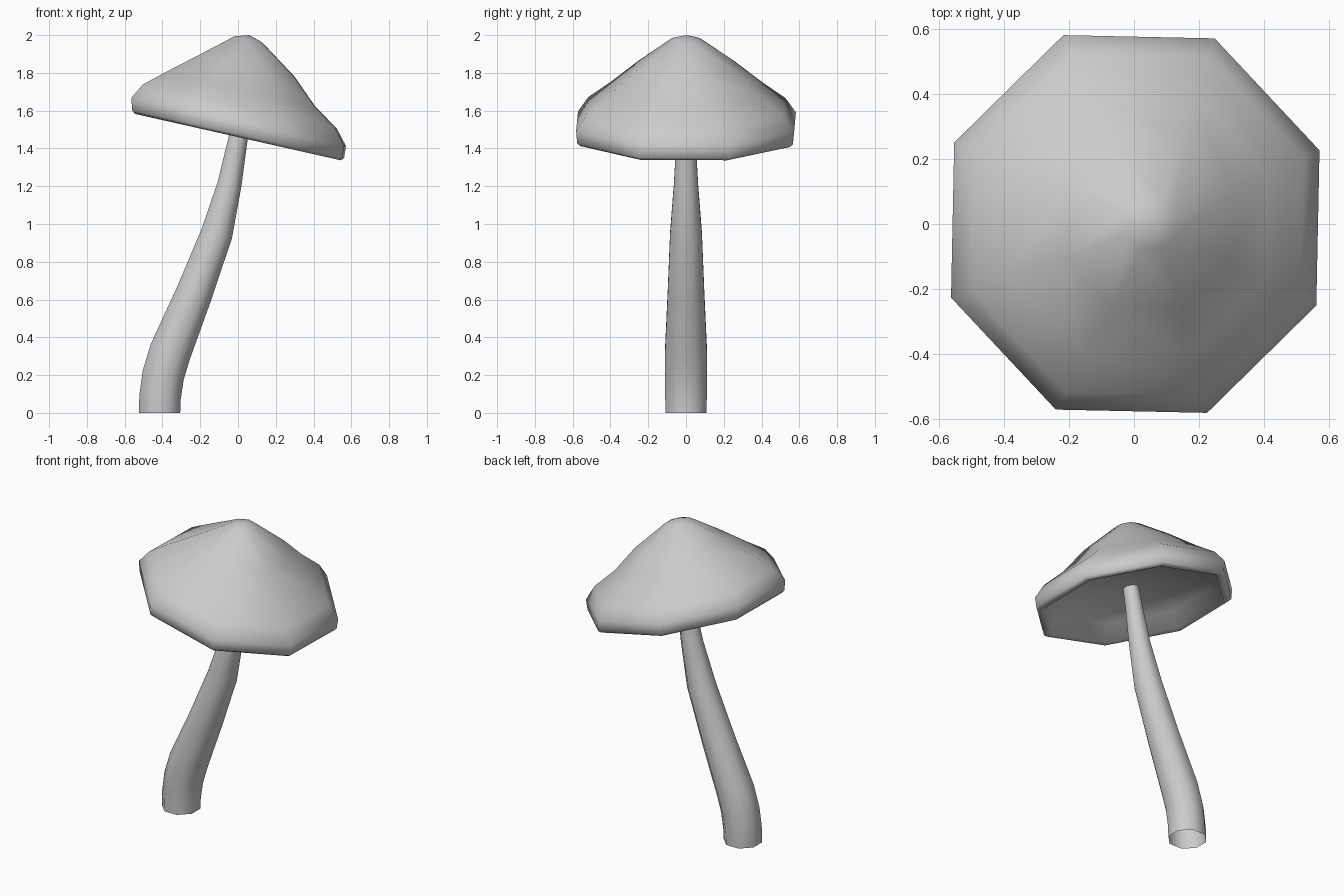
import bpy, bmesh
from math import sin, cos, pi, radians, atan2
from mathutils import Matrix, Vector

if "Cube" in bpy.data.objects:
    bpy.data.objects.remove(bpy.data.objects["Cube"])

SIDES = 8


def loft(name, rings, start_tip=None, end_tip=None):
    """Skin a list of octagonal rings; optional tip points close the ends."""
    bm = bmesh.new()
    loops = [[bm.verts.new(p) for p in ring] for ring in rings]
    for a, b in zip(loops, loops[1:]):
        for i in range(SIDES):
            j = (i + 1) % SIDES
            bm.faces.new((a[i], a[j], b[j], b[i]))
    for loop, tip in ((loops[0], start_tip), (loops[-1], end_tip)):
        if tip is not None:
            v = bm.verts.new(tip)
            for i in range(SIDES):
                bm.faces.new((loop[i], loop[(i + 1) % SIDES], v))
    bmesh.ops.recalc_face_normals(bm, faces=bm.faces[:])
    me = bpy.data.meshes.new(name)
    bm.to_mesh(me)
    bm.free()
    ob = bpy.data.objects.new(name, me)
    bpy.context.collection.objects.link(ob)
    bpy.ops.object.select_all(action='DESELECT')
    ob.select_set(True)
    bpy.context.view_layer.objects.active = ob
    bpy.ops.object.shade_smooth_by_angle(angle=radians(65))
    return ob


def octagon(r, offset_deg):
    """Points of an octagon whose flat sides lie r from the centre."""
    R = r / cos(pi / SIDES)
    return [(R * cos(a), R * sin(a)) for a in
            (radians(offset_deg) + 2 * pi * i / SIDES for i in range(SIDES))]


# Cap: leaning cone with rounded rim and hollow underside (shift, radius, height)
profile = [(-.06, .075, .517), (-.038, .258, .378), (-.045, .405, .248),
           (-.027, .522, .16), (-.014, .577, .08), (-.003, .571, .015),
           (0, .553, 0), (0, .525, .005), (0, .47, .10)]
tilt = Matrix.Translation((0, 0, 1.46)) @ Matrix.Rotation(radians(12.7), 4, 'Y')
cap_rings = [[tilt @ Vector((x + s, y, h)) for x, y in octagon(r, 21.3)]
             for s, r, h in profile]
loft("cap", cap_rings, tilt @ Vector((-.06, 0, .54)), tilt @ Vector((0, 0, .115)))

# Stem: tapered tube swept along an S-shaped path (x, z, radius)
path = [(-.415, 0, .109), (-.413, .08, .11), (-.396, .2, .111), (-.358, .325, .111),
        (-.233, .63, .097), (-.112, .95, .084), (-.045, 1.21, .064),
        (0, 1.45, .051), (.03, 1.6, .046)]
stem_rings = []
for i, (x, z, r) in enumerate(path):
    a, b = path[max(i - 1, 0)], path[min(i + 1, len(path) - 1)]
    lean = 0 if i == 0 else atan2(b[0] - a[0], b[1] - a[1])
    stem_rings.append([(x + u * cos(lean), v, z - u * sin(lean))
                       for u, v in octagon(r, 22.5)])
loft("stem", stem_rings)
